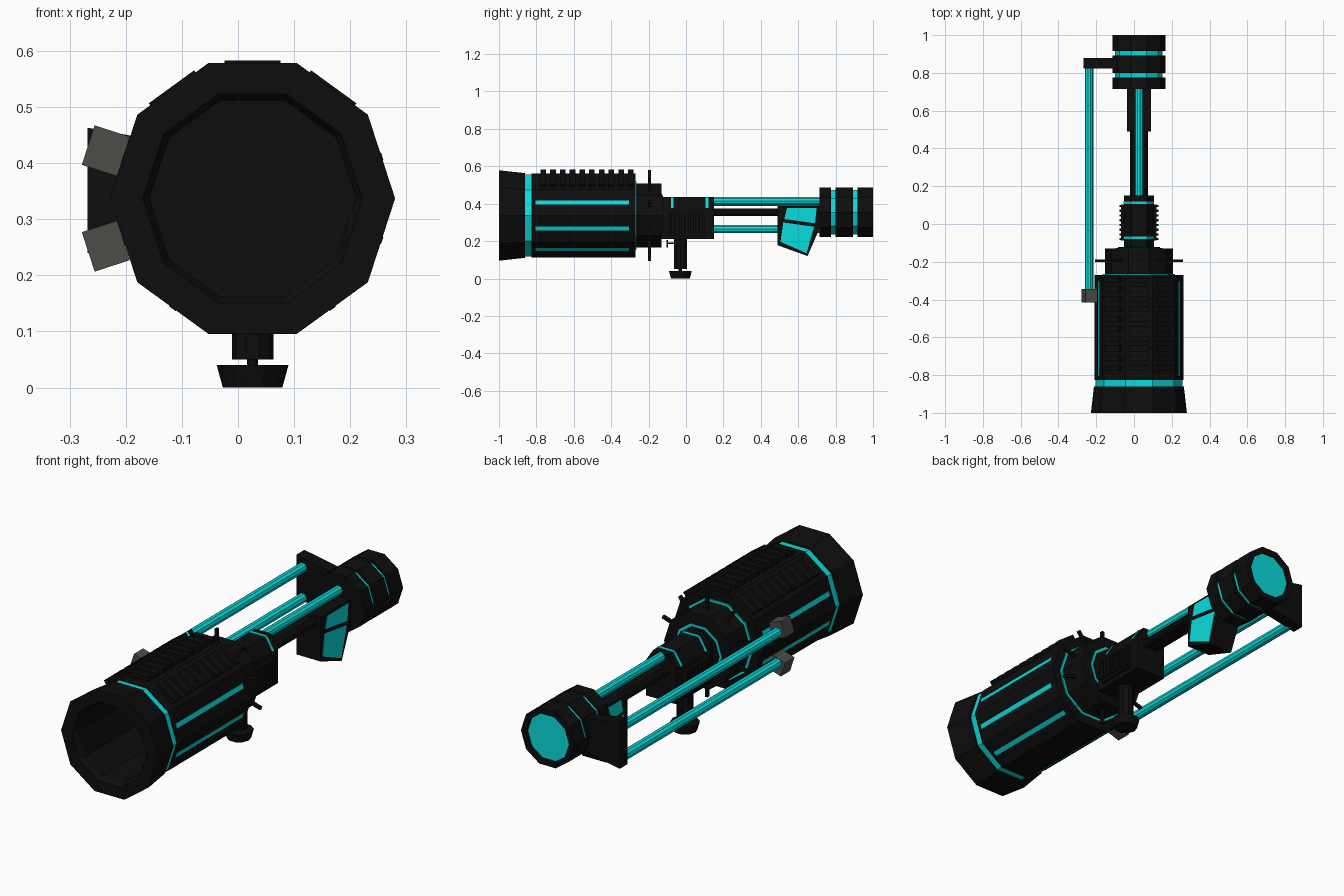
import bpy, bmesh
from math import sin, cos, pi, radians
from mathutils import Matrix, Vector

if "Cube" in bpy.data.objects:
    bpy.data.objects.remove(bpy.data.objects["Cube"])

CX, CZ = 0.026, 0.337          # main barrel axis
STOCK_Z = 0.354                # stock axis


def material(name, col):
    m = bpy.data.materials.new(name)
    m.diffuse_color = (*col, 1)
    m.use_nodes = True
    m.node_tree.nodes["Principled BSDF"].inputs["Base Color"].default_value = m.diffuse_color
    return m


BLACK = material("black", (0.004, 0.004, 0.004))
CYAN = material("cyan", (0.003, 0.72, 0.72))
GREY = material("dark_grey", (0.075, 0.072, 0.065))


def finish(name, bm, mat):
    bmesh.ops.recalc_face_normals(bm, faces=bm.faces)
    me = bpy.data.meshes.new(name)
    bm.to_mesh(me)
    bm.free()
    me.materials.append(mat)
    ob = bpy.data.objects.new(name, me)
    bpy.context.collection.objects.link(ob)
    return ob


def lathe(name, profile, mat, x=CX, z=CZ, n=10):
    """Revolve (radius, y) points about an axis along y."""
    bm = bmesh.new()
    rings = []
    for r, y in profile:
        k = 1 if r == 0 else n
        rings.append([bm.verts.new((x + r * cos(2 * pi * i / n), y, z + r * sin(2 * pi * i / n)))
                      for i in range(k)])
    for a, b in zip(rings, rings[1:]):
        for i in range(n):
            j = (i + 1) % n
            q = [a[i % len(a)], a[j % len(a)], b[j % len(b)], b[i % len(b)]]
            bm.faces.new(list(dict.fromkeys(q)))
    return finish(name, bm, mat)


def disc(name, r, y0, y1, mat, **kw):
    return lathe(name, [(0, y0), (r, y0), (r, y1), (0, y1)], mat, **kw)


def add_box(bm, c, size, tilt=0):
    bmesh.ops.create_cube(bm, size=1, matrix=Matrix.Translation(c)
                          @ Matrix.Rotation(tilt, 4, 'Y') @ Matrix.Diagonal((*size, 1)))


def boxes(name, items, mat):
    bm = bmesh.new()
    for it in items:
        add_box(bm, *it)
    return finish(name, bm, mat)


def on_face(deg, dist, y, size):
    """Box on the barrel side whose normal points at deg (size: across, along, out)."""
    a = radians(deg)
    return ((CX + dist * cos(a), y, CZ + dist * sin(a)), size, pi / 2 - a)


def prism(name, pts, offset, mat):
    """Extrude a planar outline along an offset vector."""
    bm = bmesh.new()
    f = bm.faces.new([bm.verts.new(p) for p in pts])
    ext = bmesh.ops.extrude_face_region(bm, geom=[f], use_keep_orig=True)
    bmesh.ops.translate(bm, vec=Vector(offset),
                        verts=[v for v in ext["geom"] if isinstance(v, bmesh.types.BMVert)])
    return finish(name, bm, mat)


# Barrel: flared muzzle with a bore, glowing ring, sleeve and collar
lathe("muzzle", [(0, -0.6), (0.184, -0.6), (0.184, -0.98), (0.196, -1), (0.254, -1),
                 (0.238, -0.86), (0.19, -0.86)], BLACK)
lathe("muzzle_ring", [(0.19, -0.862), (0.23, -0.862), (0.23, -0.823), (0.19, -0.823)], CYAN)
lathe("barrel_sleeve", [(0.19, -0.825), (0.235, -0.825), (0.235, -0.27), (0, -0.27)], BLACK)
lathe("sleeve_back_ring", [(0.17, -0.272), (0.192, -0.272), (0.192, -0.264), (0.17, -0.264)], CYAN)
disc("collar", 0.18, -0.27, -0.13, BLACK)
disc("collar_back_ring", 0.125, -0.135, -0.127, CYAN)
disc("collar_neck", 0.112, -0.13, -0.122, BLACK)

# Glowing strips, top ribs and collar pins
boxes("barrel_light_strips", [on_face(d, 0.2225, -0.555, (0.022, 0.5, 0.006))
                              for d in (18, -18, -54, 162, 198, 234)], CYAN)
boxes("barrel_top_ribs", [on_face(d, 0.23, -0.763 + 0.052 * i, (0.1, 0.03, 0.032))
                          for d in (54, 90, 126) for i in range(10)], BLACK)
boxes("collar_pins", [on_face(18 + 36 * i, 0.2, -0.195, (0.014, 0.014, 0.086))
                      for i in range(10)], BLACK)

# Receiver with chamfered top, grip teeth and light bands
half = [(0.079, 0.21), (0.079, 0.378), (0.042, 0.435)]
outline = half + [(-x, z) for x, z in reversed(half)]
prism("receiver", [(CX + x, -0.13, z) for x, z in outline], (0, 0.28, 0), BLACK)
for i, y in enumerate((-0.08, 0.105)):
    band = [(0.081, 0.376), (0.043, 0.437)]
    band += [(-x, z) for x, z in reversed(band)]
    prism(f"receiver_light_band_{i}", [(CX + x, y, z) for x, z in band], (0, 0.014, 0), CYAN)
boxes("receiver_side_grip", [((CX, 0.007, 0.29), (0.188, 0.19, 0.12))], BLACK)
boxes("receiver_grip_teeth", [((CX, -0.08 + 0.025 * i, 0.29), (0.208, 0.012, 0.1))
                              for i in range(8)], BLACK)

# Foot knob under the receiver, built along y then stood upright
knob = lathe("foot_knob", [(0, 0), (0.053, 0), (0.064, 0.04), (0.01, 0.04), (0.01, 0.05),
                           (0.037, 0.05), (0.037, 0.215), (0, 0.215)], BLACK, x=0, z=0)
knob.data.transform(Matrix.Translation((CX, -0.03, 0)) @ Matrix.Rotation(pi / 2, 4, 'X'))
boxes("foot_hook", [((CX, -0.08, 0.188), (0.014, 0.045, 0.009)),
                    ((CX, -0.101, 0.185), (0.014, 0.007, 0.04))], BLACK)

# Rods linking receiver and stock
disc("upper_rod", 0.022, 0.14, 0.74, CYAN, z=0.414)
for i, s in enumerate((-1, 1)):
    disc(f"core_rod_{i}", 0.021, 0.14, 0.74, BLACK, x=CX + s * 0.027, z=0.355)
boxes("core_web", [((CX, 0.44, 0.355), (0.05, 0.58, 0.034))], BLACK)

# Angled grip block with glowing side panels
grip = [(0.49, 0.387), (0.715, 0.387), (0.715, 0.27), (0.65, 0.12), (0.49, 0.178)]
prism("grip_block", [(-0.036, y, z) for y, z in grip], (0.125, 0, 0), BLACK)
panels = [[(0.54, 0.376), (0.698, 0.376), (0.69, 0.295), (0.525, 0.318)],
          [(0.52, 0.3), (0.685, 0.277), (0.645, 0.135), (0.505, 0.196)]]
for i, p in enumerate(panels):
    prism(f"grip_panel_{i}", [(-0.038, y, z) for y, z in p], (0.129, 0, 0), CYAN)

# Stock discs on a glowing core, with a recessed glowing end
disc("stock_core", 0.126, 0.74, 0.93, CYAN, z=STOCK_Z)
disc("stock_disc_front", 0.14, 0.715, 0.775, BLACK, z=STOCK_Z)
disc("stock_disc_middle", 0.14, 0.8, 0.893, BLACK, z=STOCK_Z)
lathe("stock_disc_rear", [(0, 0.917), (0.14, 0.917), (0.14, 1), (0.112, 1), (0.112, 0.98)],
      BLACK, z=STOCK_Z)
disc("stock_end_light", 0.113, 0.975, 0.988, CYAN, z=STOCK_Z)

# Side bracket, long side rods and their clamps
prism("side_bracket", [(-0.268, 0.822, 0.463), (-0.06, 0.822, 0.425),
                       (-0.06, 0.822, 0.278), (-0.268, 0.822, 0.24)], (0, 0.058, 0), BLACK)
for i, (z, deg) in enumerate(((0.41, 162), (0.265, 198))):
    disc(f"side_rod_{i}", 0.023, -0.4, 0.83, CYAN, x=-0.237, z=z)
    boxes(f"rod_clamp_{i}", [on_face(deg, 0.275, -0.38, (0.074, 0.07, 0.066))], GREY)
